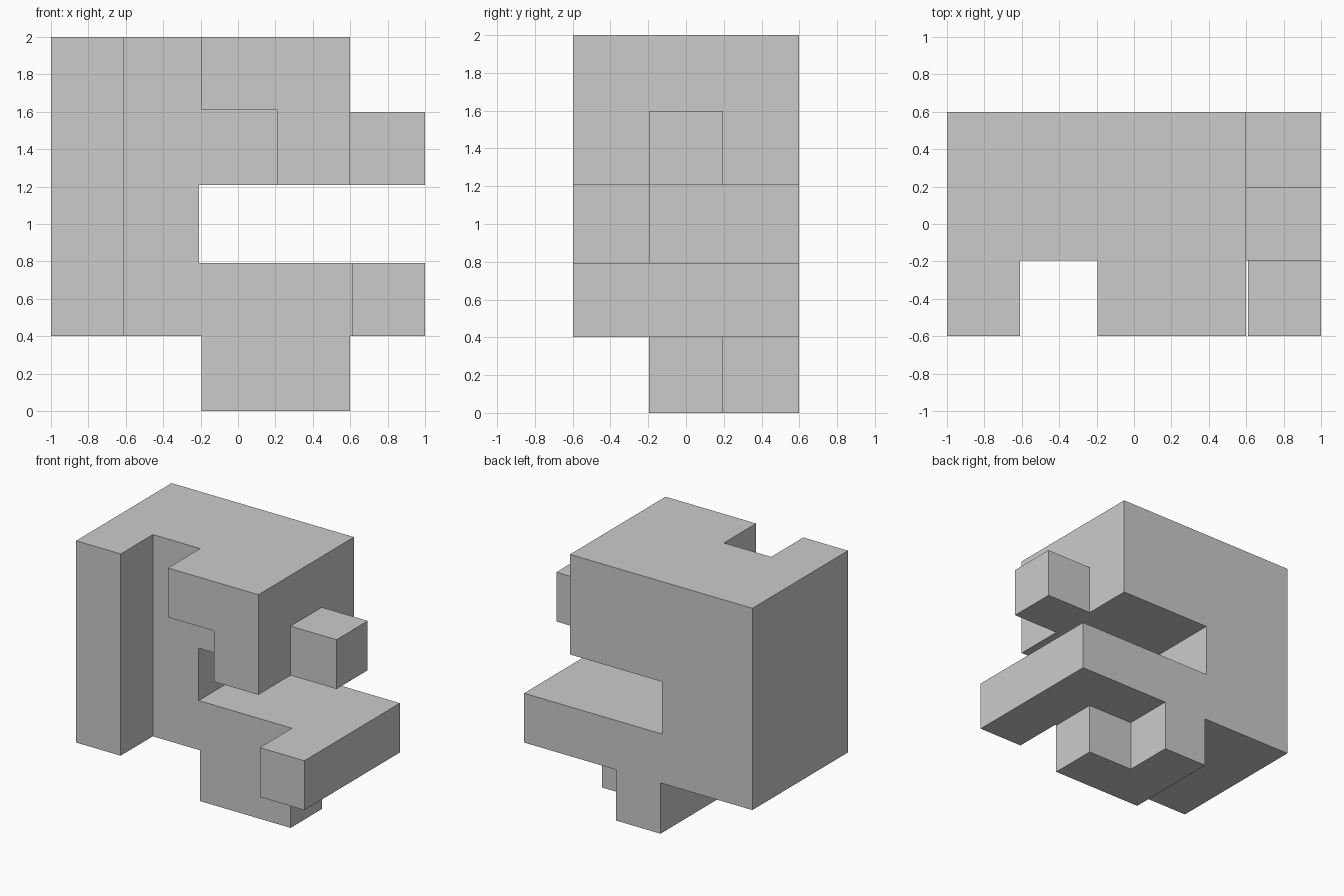
import bpy, bmesh, math

if "Cube" in bpy.data.objects:
    bpy.data.objects.remove(bpy.data.objects["Cube"])

P = 0.4024   # pitch of the cubic grid (5 x 3 x 5 cells)
E = 0.006    # fitting clearance on every face


def box(name, xr, yr, zr):
    """Box covering an inclusive range of grid cells, shrunk by the clearance."""
    origin = (-2.5 * P, -1.5 * P, -E)
    lo = [o + r[0] * P + E for o, r in zip(origin, (xr, yr, zr))]
    hi = [o + (r[1] + 1) * P - E for o, r in zip(origin, (xr, yr, zr))]
    bm = bmesh.new()
    bmesh.ops.create_cube(bm, size=1)
    for v in bm.verts:
        v.co = [a + (c + 0.5) * (b - a) for a, b, c in zip(lo, hi, v.co)]
    me = bpy.data.meshes.new(name)
    bm.to_mesh(me)
    bm.free()
    ob = bpy.data.objects.new(name, me)
    bpy.context.collection.objects.link(ob)
    return ob


# main wall, then every part that is fused onto it
body = box("puzzle_piece", (0, 1), (1, 2), (1, 4))
parts = [
    ("front_column", (0, 0), (0, 2), (1, 4)),
    ("upper_block", (0, 3), (1, 2), (3, 4)),
    ("front_lip", (2, 3), (0, 2), (4, 4)),
    ("front_drop", (3, 3), (0, 2), (3, 4)),
    ("side_peg", (3, 4), (1, 1), (3, 3)),
    ("lower_arm", (0, 4), (1, 2), (1, 1)),
    ("arm_hook", (4, 4), (0, 2), (1, 1)),
    ("foot", (2, 3), (1, 1), (0, 1)),
    ("heel", (2, 2), (1, 2), (0, 1)),
]
bpy.context.view_layer.objects.active = body
for spec in parts:
    part = box(*spec)
    mod = body.modifiers.new(spec[0], 'BOOLEAN')
    mod.operation = 'UNION'
    mod.solver = 'EXACT'
    mod.object = part
    bpy.ops.object.modifier_apply(modifier=mod.name)
    bpy.data.objects.remove(part)

# merge coplanar faces left by the unions
bm = bmesh.new()
bm.from_mesh(body.data)
bmesh.ops.remove_doubles(bm, verts=bm.verts, dist=0.0005)
bmesh.ops.dissolve_limit(bm, angle_limit=math.radians(1), verts=bm.verts, edges=bm.edges)
bmesh.ops.recalc_face_normals(bm, faces=bm.faces)
bm.to_mesh(body.data)
bm.free()
